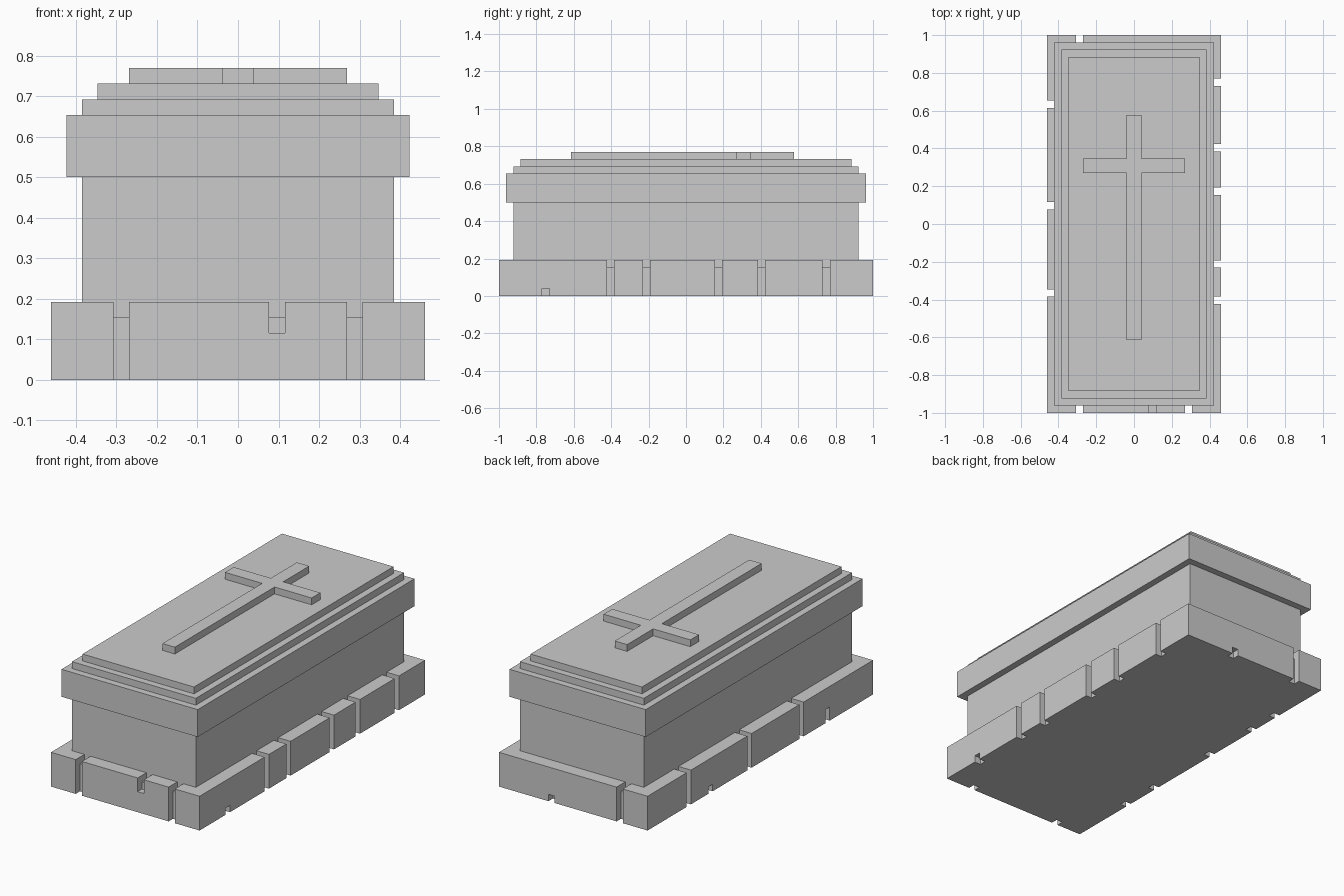
import bpy, bmesh

if "Cube" in bpy.data.objects:
    bpy.data.objects.remove(bpy.data.objects["Cube"])

U = 1 / 26  # the model sits on a regular grid: 52 units along its longest side


def make_object(name, bm):
    bmesh.ops.recalc_face_normals(bm, faces=bm.faces)
    bmesh.ops.scale(bm, vec=(U, U, U), verts=bm.verts)
    mesh = bpy.data.meshes.new(name)
    bm.to_mesh(mesh)
    bm.free()
    obj = bpy.data.objects.new(name, mesh)
    bpy.context.collection.objects.link(obj)
    return obj


def prism(bm, points, offset):
    """Extrude a closed outline along an offset."""
    face = bm.faces.new([bm.verts.new(p) for p in points])
    ext = bmesh.ops.extrude_face_region(bm, geom=[face], use_keep_orig=True)
    verts = [v for v in ext["geom"] if isinstance(v, bmesh.types.BMVert)]
    bmesh.ops.translate(bm, vec=offset, verts=verts)


def slab(name, hx, hy, z0, z1):
    bm = bmesh.new()
    prism(bm, [(-hx, -hy, z0), (hx, -hy, z0), (hx, hy, z0), (-hx, hy, z0)],
          (0, 0, z1 - z0))
    return make_object(name, bm)


# Stone plinth, tomb body and stepped lid
plinth = slab("plinth", 12, 26, 0, 5)
slab("tomb_body", 10, 24, 5, 13)
slab("lid_rim", 11, 25, 13, 17)
slab("lid_lower_step", 10, 24, 17, 18)
slab("lid_upper_step", 9, 23, 18, 19)

# Raised cross on the lid
half = [(1, -16), (1, 7), (7, 7), (7, 9), (1, 9), (1, 15)]
outline = half + [(-x, y) for x, y in reversed(half)]
bm = bmesh.new()
prism(bm, [(x, y, 19) for x, y in outline], (0, 0, 1))
make_object("lid_cross", bm)

# Joint and chip outlines as (depth into the side, height)
top = [(1, 4), (2, 4), (2, 6), (-1, 6)]
JOINT = [(-1, -1), (1, -1)] + top
TOP_CHIP = [(-1, 3), (1, 3)] + top


def low_chip(h):
    return [(-1, -1), (1, -1), (1, h), (-1, h)]


# Each side: outward axis, sign, half width, and its cuts by start position
sides = [
    ("y", -1, 26, [(-8, JOINT), (7, JOINT), (2, TOP_CHIP)]),
    ("y", 1, 26, [(-8, JOINT), (3, low_chip(1))]),
    ("x", 1, 12, [(p, JOINT) for p in (-11, -6, 4, 10, 19)] + [(-20, low_chip(1))]),
    ("x", -1, 12, [(p, JOINT) for p in (-10, 2, 16)]
     + [(11, low_chip(1)), (-16, low_chip(2))]),
]

# Cut the joints between the plinth stones
bm = bmesh.new()
for axis, sign, reach, cuts in sides:
    for start, profile in cuts:
        if axis == "x":
            prism(bm, [(sign * (reach - d), start, z) for d, z in profile], (0, 1, 0))
        else:
            prism(bm, [(start, sign * (reach - d), z) for d, z in profile], (1, 0, 0))
cutter = make_object("plinth_joint_cutter", bm)
cutter.hide_render = True
cutter.display_type = "WIRE"

mod = plinth.modifiers.new("stone_joints", "BOOLEAN")
mod.operation = "DIFFERENCE"
mod.solver = "EXACT"
mod.object = cutter
